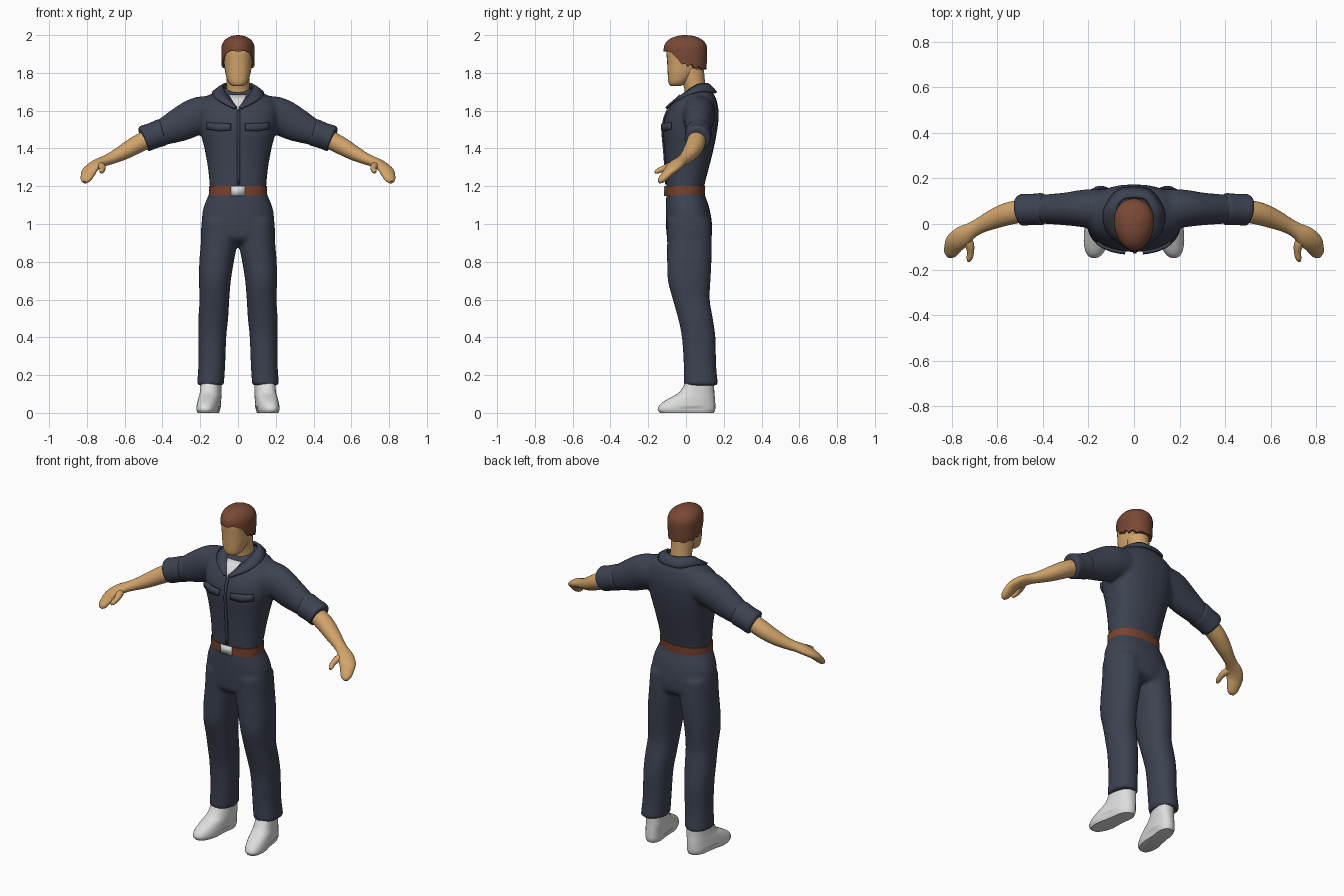
import bpy, bmesh, math
from mathutils import Vector

if "Cube" in bpy.data.objects:
    bpy.data.objects.remove(bpy.data.objects["Cube"])


def material(name, rgb):
    m = bpy.data.materials.new(name)
    m.diffuse_color = (*rgb, 1)
    m.use_nodes = True
    m.node_tree.nodes["Principled BSDF"].inputs["Base Color"].default_value = m.diffuse_color
    return m


NAVY = material("navy_cloth", (0.046, 0.055, 0.082))
SKIN = material("skin", (0.64, 0.37, 0.145))
BROWN = material("brown_hair", (0.19, 0.066, 0.036))
LEATHER = material("belt_leather", (0.19, 0.055, 0.028))
WHITE = material("off_white", (0.72, 0.72, 0.72))


def finish(name, bm, mat, mirror=False, angle=50):
    bmesh.ops.recalc_face_normals(bm, faces=bm.faces)
    me = bpy.data.meshes.new(name)
    bm.to_mesh(me)
    bm.free()
    me.materials.append(mat)
    ob = bpy.data.objects.new(name, me)
    bpy.context.collection.objects.link(ob)
    bpy.ops.object.select_all(action='DESELECT')
    ob.select_set(True)
    bpy.context.view_layer.objects.active = ob
    bpy.ops.object.shade_smooth_by_angle(angle=math.radians(angle))
    if mirror:
        ob.modifiers.new("mirror", 'MIRROR')
    return ob


def spline(rows, steps=4):
    """Catmull-Rom interpolation of equal-length tuples."""
    out = []
    for i in range(len(rows) - 1):
        p0, p1, p2, p3 = (rows[max(0, min(len(rows) - 1, i + k))] for k in (-1, 0, 1, 2))
        for s in range(steps):
            t = s / steps
            out.append([0.5 * (2 * b + (c - a) * t + (2 * a - 5 * b + 4 * c - d) * t * t
                               + (3 * b - a - 3 * c + d) * t ** 3)
                        for a, b, c, d in zip(p0, p1, p2, p3)])
    return out + [list(rows[-1])]


def loft(bm, rows, upright=True, power=2.0, n=28, sx=1):
    """Rows are (x, y, z, half width, half depth); upright rings stay level."""
    rows = spline(rows)
    pts = [Vector(r[:3]) for r in rows]
    rings = []
    for i, r in enumerate(rows):
        u, v = Vector((1, 0, 0)), Vector((0, 1, 0))
        if not upright:
            t = (pts[min(i + 1, len(pts) - 1)] - pts[max(i - 1, 0)]).normalized()
            u = t.cross(Vector((0, 0, 1))).normalized()
            v = u.cross(t)
        ring = []
        for k in range(n):
            a = 2 * math.pi * k / n
            c, s = math.cos(a), math.sin(a)
            c = math.copysign(abs(c) ** (2 / power), c)
            s = math.copysign(abs(s) ** (2 / power), s)
            p = pts[i] + u * (c * r[3]) + v * (s * r[4])
            ring.append(bm.verts.new((p.x * sx, p.y, p.z)))
        rings.append(ring)
    for a, b in zip(rings, rings[1:]):
        for k in range(n):
            bm.faces.new((a[k], a[(k + 1) % n], b[(k + 1) % n], b[k]))
    bm.faces.new(rings[0])
    bm.faces.new(rings[-1])


def part(name, rows, mat, mirror=False, **kw):
    bm = bmesh.new()
    loft(bm, rows, **kw)
    return finish(name, bm, mat, mirror)


def sheet(name, rows, mat, thick, mirror=False, onto=None, lift=0.004):
    """Grid of points, optionally wrapped onto the cloth from the front."""
    bm = bmesh.new()
    vs = [[bm.verts.new(p) for p in row] for row in rows]
    for a, b in zip(vs, vs[1:]):
        for k in range(len(a) - 1):
            bm.faces.new((a[k], a[k + 1], b[k + 1], b[k]))
    ob = finish(name, bm, mat, mirror)
    if onto:
        w = ob.modifiers.new("wrap", 'SHRINKWRAP')
        w.target, w.wrap_method, w.wrap_mode = onto, 'PROJECT', 'ABOVE_SURFACE'
        w.use_project_y, w.use_negative_direction, w.offset = True, False, lift
    s = ob.modifiers.new("thickness", 'SOLIDIFY')
    s.thickness, s.offset = thick, 0
    return ob


def stack(rows):
    """(z, x min, x max, y min, y max) to loft rows."""
    return [((a + b) / 2, (c + d) / 2, z, (b - a) / 2, (d - c) / 2) for z, a, b, c, d in rows]


# Coverall: torso, hips, legs and sleeves fused into one smooth cloth
bm = bmesh.new()
loft(bm, stack([(1.14, -.147, .147, -.102, .092), (1.20, -.15, .15, -.104, .097),
                (1.30, -.16, .16, -.108, .122), (1.40, -.178, .178, -.115, .147),
                (1.50, -.203, .203, -.123, .166), (1.58, -.212, .212, -.107, .174),
                (1.64, -.205, .205, -.070, .166), (1.685, -.15, .15, -.025, .150),
                (1.72, -.07, .07, .03, .125)]), power=2.3)
loft(bm, stack([(1.18, -.146, .146, -.102, .092), (1.14, -.162, .162, -.105, .105),
                (1.08, -.185, .185, -.107, .125), (1.00, -.194, .194, -.106, .138),
                (.93, -.196, .196, -.10, .135), (.90, -.17, .17, -.07, .10)]), power=2.3)
leg = stack([(1.02, 0, .19, -.10, .132), (.90, .004, .197, -.10, .137), (.80, .022, .205, -.10, .135),
             (.70, .038, .207, -.096, .130), (.60, .046, .204, -.07, .126), (.50, .052, .21, -.042, .142),
             (.40, .062, .21, -.022, .156), (.25, .068, .21, -.012, .160), (.145, .075, .218, -.012, .170)])
sleeve = [(.08, .06, 1.59, .09, .085), (.20, .068, 1.577, .085, .098), (.30, .066, 1.53, .072, .092),
          (.40, .065, 1.485, .064, .070), (.48, .062, 1.455, .058, .060)]
for side in (1, -1):
    loft(bm, leg, power=2.2, sx=side)
    loft(bm, sleeve, upright=False, sx=side)
coverall = finish("coverall", bm, NAVY)
rm = coverall.modifiers.new("fuse", 'REMESH')
rm.mode, rm.voxel_size, rm.use_smooth_shade = 'VOXEL', 0.011, True
sm = coverall.modifiers.new("soften", 'SMOOTH')
sm.factor, sm.iterations = 0.5, 5

# Rolled sleeve cuffs
part("sleeve_cuff", [(.395, .065, 1.487, .062, .066), (.405, .065, 1.484, .070, .072),
                     (.45, .064, 1.468, .068, .069), (.492, .062, 1.453, .069, .070),
                     (.502, .061, 1.449, .058, .06)], NAVY, True, upright=False)

# Belt and buckle
belt = stack([(1.150, -.154, .154, -.110, .100), (1.20, -.154, .154, -.110, .102)])
part("belt", belt, LEATHER, power=2.3, n=48)
buckle = [[(x, -.1125 + abs(x) * .05, z) for x in (-.037, 0, .037)] for z in (1.149, 1.201)]
sheet("belt_buckle", buckle, WHITE, .008)

# Undershirt in the open neck, front placket and pocket flaps
sheet("undershirt", [[(w * k / 3, -.4, z) for k in range(-3, 4)] for z, w in
                     ((1.60, .002), (1.63, .018), (1.655, .034), (1.68, .048))],
      WHITE, .004, onto=coverall, lift=.005)
sheet("front_placket", [[(x, -.4, 1.21 + .039 * i) for x in (-.004, .01)] for i in range(11)],
      NAVY, .008, onto=coverall)
sheet("pocket_flap", [[(.038 + .121 * i / 6, -.4, z + .006 * i / 6 - d * (1 - abs(i - 3) / 3))
                       for i in range(7)] for z, d in ((1.496, .008), (1.512, .004), (1.530, 0))],
      NAVY, .014, True, coverall, .006)

# Folded collar
inner = [(0, .118, 1.738), (.05, .108, 1.742), (.078, .06, 1.735), (.07, .005, 1.700),
         (.042, -.045, 1.660), (.006, -.100, 1.612)]
outer = [(0, .160, 1.695), (.07, .148, 1.697), (.125, .075, 1.702), (.132, .005, 1.680),
         (.098, -.060, 1.652), (.022, -.106, 1.612)]
a, b = spline(inner), spline(outer)
mid = [[(p + q) / 2 + (.004 if i == 2 else 0) for i, (p, q) in enumerate(zip(r, s))] for r, s in zip(a, b)]
sheet("collar", [a, mid, b], NAVY, .012, True)

# Neck and head
part("neck", stack([(1.64, -.075, .075, -.035, .125), (1.69, -.066, .066, -.008, .115),
                    (1.74, -.060, .060, -.015, .102), (1.82, -.062, .062, -.04, .095)]), SKIN)
part("head", stack([(1.731, -.022, .022, -.078, -.03), (1.736, -.038, .038, -.087, -.015),
                    (1.755, -.053, .053, -.094, .012), (1.80, -.067, .067, -.097, .055),
                    (1.86, -.075, .075, -.100, .090), (1.92, -.079, .079, -.103, .100),
                    (1.96, -.068, .068, -.085, .085), (1.985, -.03, .03, -.04, .04)]), SKIN, power=2.3)

# Hair cap with an uneven hairline; angle is measured from the face
hairline = [(0, 1.912), (30, 1.918), (50, 1.905), (68, 1.875), (80, 1.845), (90, 1.85),
            (97, 1.828), (106, 1.85), (116, 1.822), (130, 1.835), (145, 1.818), (165, 1.826), (180, 1.818)]


def hair_edge(deg):
    for (d0, z0), (d1, z1) in zip(hairline, hairline[1:]):
        if deg <= d1:
            return z0 + (z1 - z0) * (deg - d0) / (d1 - d0)
    return hairline[-1][1]


bm = bmesh.new()
N, M = 72, 12
columns = []
for k in range(N):
    ang = 2 * math.pi * k / N
    deg = math.degrees(min(ang, 2 * math.pi - ang))
    low = hair_edge(deg)
    col = []
    for j in range(-1, M):
        z = low + (2.0 - low) * math.sin(max(j, 0) / M * math.pi / 2)
        h = (z - 1.925) / .075 if z > 1.925 else (1.925 - z) / .32
        r = max(0, 1 - abs(h) ** 2.3) ** .5 * (.86 if j < 0 else 1)
        x, y = math.sin(ang) * .088, -math.cos(ang)
        x *= 1 + .12 * y  # narrower toward the forehead
        col.append(bm.verts.new((x * r, -.003 + y * .115 * r, z)))
    columns.append(col)
top = bm.verts.new((0, -.003, 2.0))
for k in range(N):
    p, q = columns[k], columns[(k + 1) % N]
    for j in range(M):
        bm.faces.new((p[j], q[j], q[j + 1], p[j + 1]))
    bm.faces.new((p[M], q[M], top))
finish("hair", bm, BROWN)

# Forearms with hands, and thumbs
part("forearm_and_hand", [(.45, .062, 1.465, .048, .048), (.54, .048, 1.418, .050, .047),
                          (.61, .024, 1.378, .044, .040), (.67, -.004, 1.348, .035, .031),
                          (.71, -.026, 1.332, .034, .027), (.75, -.052, 1.314, .044, .026),
                          (.782, -.080, 1.288, .045, .024), (.797, -.108, 1.258, .037, .022),
                          (.806, -.130, 1.234, .028, .018), (.811, -.142, 1.221, .012, .009)],
     SKIN, True, upright=False)
part("thumb", [(.742, -.045, 1.318, .020, .018), (.722, -.090, 1.306, .020, .018),
               (.717, -.125, 1.291, .015, .015), (.722, -.150, 1.280, .013, .013),
               (.726, -.164, 1.273, .006, .006)], SKIN, True, upright=False, n=16)

# Shoes, toes turned slightly outward
bm = bmesh.new()
loft(bm, stack([(0, .098, .205, -.138, .148), (.02, .092, .212, -.150, .155), (.05, .092, .210, -.132, .155),
                (.08, .092, .207, -.085, .153), (.11, .092, .203, -.035, .150), (.17, .095, .200, .002, .148)]),
     power=2.4)
for v in bm.verts:
    v.co.x -= .13 * (v.co.y - .03)
    if v.co.z < .03:  # slimmer instep at the sole
        v.co.x += .012 * max(0, 1 - abs(v.co.y - .03) / .08) * (1 if v.co.x < .15 else -1)
finish("shoe", bm, WHITE, True)
